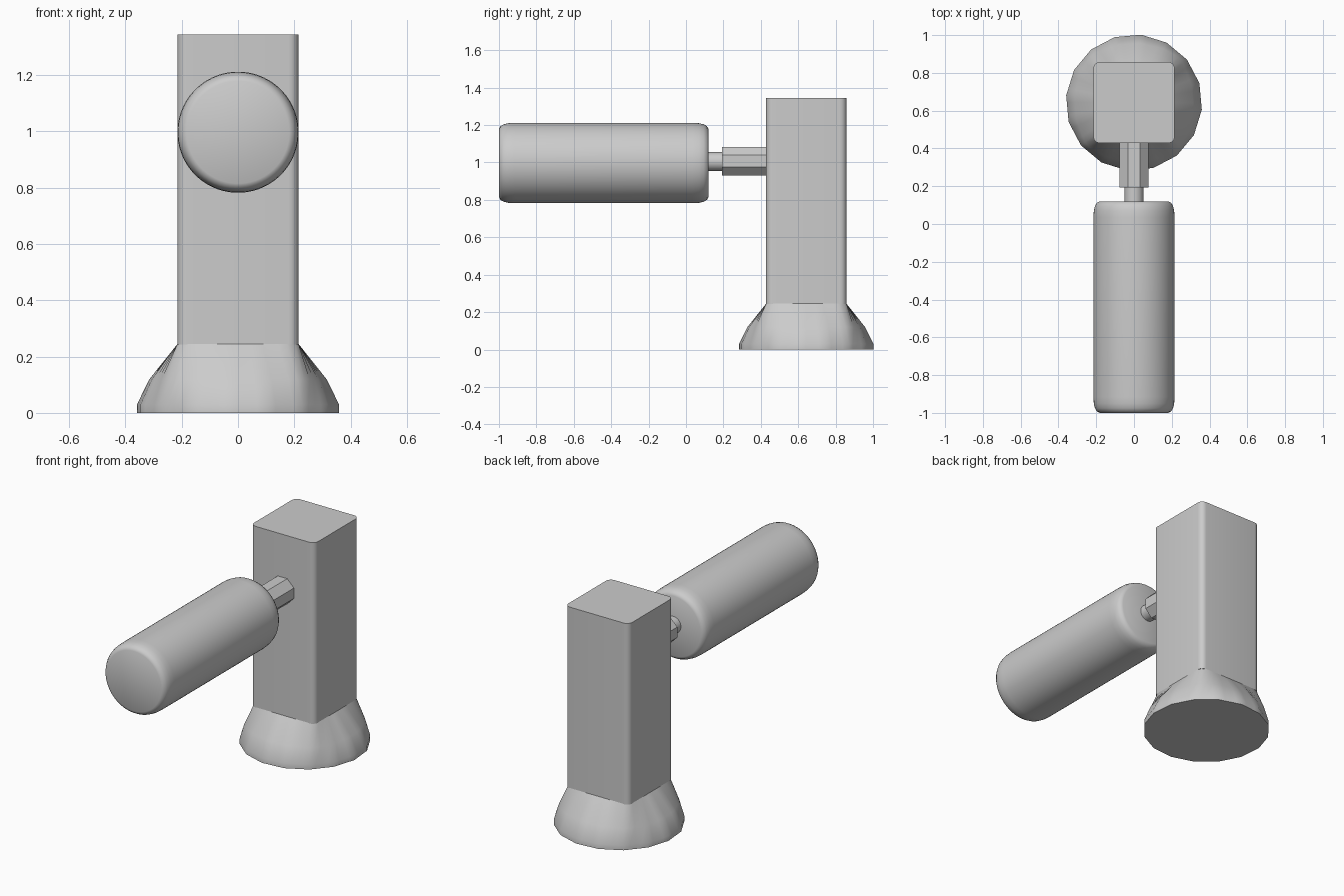
import bpy
import bmesh
import math

old = bpy.data.objects.get("Cube")
if old:
    bpy.data.objects.remove(old)

grey = bpy.data.materials.new("plain grey")
grey.use_nodes = True
GREY = (0.6, 0.6, 0.6, 1)
grey.diffuse_color = GREY
grey.node_tree.nodes["Principled BSDF"].inputs["Base Color"].default_value = GREY

POST_Y = 0.643     # centre of the post and its foot
HALF = 0.215       # half width of the post
AXIS_Z = 0.997     # height of the handle axis


def loft(name, rings, angle=30):
    """Skin a list of equal-length point rings and cap both ends."""
    bm = bmesh.new()
    loops = [[bm.verts.new(p) for p in ring] for ring in rings]
    n = len(loops[0])
    for a, b in zip(loops, loops[1:]):
        for i in range(n):
            j = (i + 1) % n
            bm.faces.new((a[i], a[j], b[j], b[i]))
    bm.faces.new(loops[0][::-1])
    bm.faces.new(loops[-1])
    bmesh.ops.recalc_face_normals(bm, faces=bm.faces[:])
    mesh = bpy.data.meshes.new(name)
    bm.to_mesh(mesh)
    bm.free()
    ob = bpy.data.objects.new(name, mesh)
    bpy.context.collection.objects.link(ob)
    mesh.materials.append(grey)
    bpy.ops.object.select_all(action="DESELECT")
    ob.select_set(True)
    bpy.context.view_layer.objects.active = ob
    bpy.ops.object.shade_smooth_by_angle(angle=math.radians(angle))
    return ob


def turned(name, profile, sides, z, angle=30):
    """Lathe (radius, y) pairs around a front-to-back axis."""
    turns = [math.tau * (i + 0.5) / sides for i in range(sides)]
    return loft(name, [[(r * math.cos(t), y, z + r * math.sin(t)) for t in turns]
                       for r, y in profile], angle)


def rounded_square(half, radius, steps):
    """Points of a square with rounded corners, anticlockwise."""
    pts = []
    for corner in range(4):
        mid = math.radians(45 + 90 * corner)
        cx = math.copysign(half - radius, math.cos(mid))
        cy = math.copysign(half - radius, math.sin(mid))
        for k in range(steps + 1):
            t = math.radians(90 * (corner + k / steps))
            pts.append((cx + radius * math.cos(t), cy + radius * math.sin(t)))
    return pts


# Square post with softened vertical edges
section = rounded_square(HALF, 0.035, 6)
loft("post", [[(x, POST_Y + y, z) for x, y in section] for z in (0.243, 1.345)])

# Foot blending from a sixteen-sided disc up to the square post
SIDES, TURN, SPLIT = 16, math.radians(-6), 4


def polygon_radius(t):
    step = math.tau / SIDES
    off = (t - TURN) % step - step / 2
    return 0.361 * math.cos(step / 2) / math.cos(off)


def square_radius(t):
    flat = HALF / max(abs(math.cos(t)), abs(math.sin(t)))
    return min(flat, 0.288)


count = SIDES * SPLIT
angles = [TURN + math.tau * i / count for i in range(count)]
foot = []
for z, blend in ((0, 0), (0.03, 0), (0.12, 0.31), (0.245, 1)):
    ring = []
    for t in angles:
        r = polygon_radius(t) * (1 - blend) + square_radius(t) * blend
        ring.append((r * math.cos(t), POST_Y + r * math.sin(t), z))
    foot.append(ring)
loft("foot", foot, 40)

# Handle with rounded rims
END = [(0.182, 0), (0.197, 0.008), (0.207, 0.025), (0.213, 0.05), (HALF, 0.085)]
front_end = [(r, -1 + d) for r, d in END]
back_end = [(r, 0.12 - d) for r, d in reversed(END)]
turned("handle", front_end + back_end, 64, AXIS_Z, 50)

# Round pin and eight-sided collar joining the handle to the post
turned("pin", [(0.05, 0.1), (0.05, 0.22)], 32, 1.005)
turned("collar", [(0.083, 0.193), (0.083, 0.45)], 8, 1.007)
